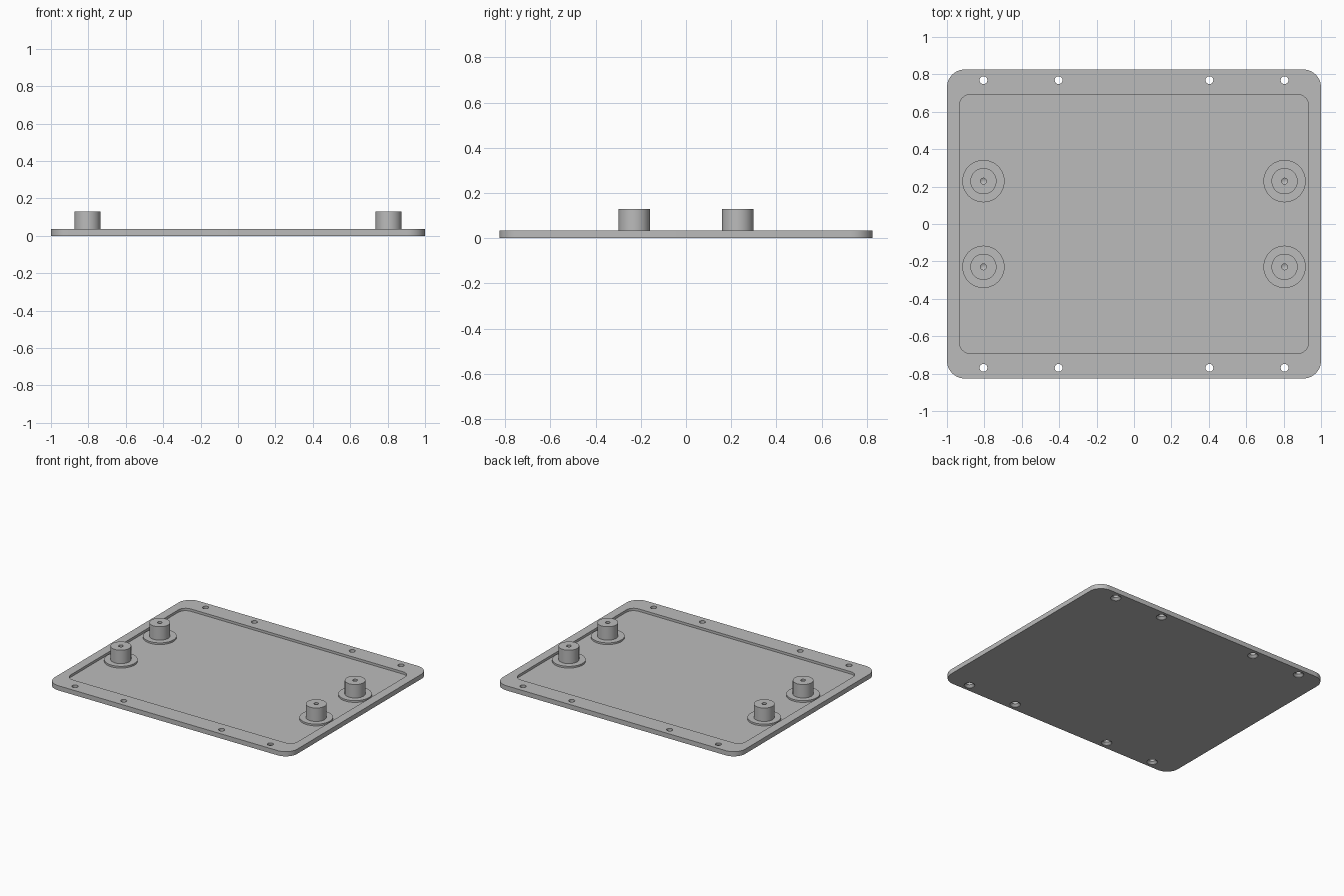
import bpy
import bmesh
from math import cos, sin, pi, radians

old = bpy.data.objects.get("Cube")
if old:
    bpy.data.objects.remove(old, do_unlink=True)

grey = bpy.data.materials.new("plain grey")
grey.use_nodes = True
grey.diffuse_color = (0.5, 0.5, 0.5, 1)
grey.node_tree.nodes["Principled BSDF"].inputs["Base Color"].default_value = (0.5, 0.5, 0.5, 1)


def finish(name, bm):
    bmesh.ops.recalc_face_normals(bm, faces=bm.faces)
    mesh = bpy.data.meshes.new(name)
    bm.to_mesh(mesh)
    bm.free()
    mesh.materials.append(grey)
    ob = bpy.data.objects.new(name, mesh)
    bpy.context.collection.objects.link(ob)
    return ob


def rounded_slab(name, half_x, half_y, radius, z0, z1, steps=12):
    """Rectangle with rounded corners, extruded from z0 to z1."""
    bm = bmesh.new()
    ring = []
    for i, (sx, sy) in enumerate([(1, 1), (-1, 1), (-1, -1), (1, -1)]):
        for k in range(steps + 1):
            a = (i + k / steps) * pi / 2
            ring.append(bm.verts.new((sx * (half_x - radius) + radius * cos(a),
                                      sy * (half_y - radius) + radius * sin(a), z0)))
    base = bm.faces.new(ring)
    top = bmesh.ops.extrude_face_region(bm, geom=[base], use_keep_orig=True)
    bmesh.ops.translate(bm, vec=(0, 0, z1 - z0),
                        verts=[v for v in top["geom"] if isinstance(v, bmesh.types.BMVert)])
    return finish(name, bm)


def lathe(name, profile, centres, sides=48):
    """Turn a closed (radius, z) profile about a vertical axis at each centre."""
    bm = bmesh.new()
    for cx, cy in centres:
        rings = []
        for r, z in profile:
            if r == 0:
                rings.append([bm.verts.new((cx, cy, z))] * sides)
            else:
                rings.append([bm.verts.new((cx + r * cos(2 * pi * k / sides),
                                            cy + r * sin(2 * pi * k / sides), z))
                              for k in range(sides)])
        for lo, hi in zip(rings, rings[1:]):
            for k in range(sides):
                n = (k + 1) % sides
                corners = dict.fromkeys([lo[k], lo[n], hi[n], hi[k]])
                bm.faces.new(list(corners))
    return finish(name, bm)


def select_only(ob):
    bpy.ops.object.select_all(action="DESELECT")
    ob.select_set(True)
    bpy.context.view_layer.objects.active = ob


def cut(target, cutter):
    cutter.hide_render = True
    mod = target.modifiers.new("cut", "BOOLEAN")
    mod.operation = "DIFFERENCE"
    mod.solver = "EXACT"
    mod.object = cutter
    select_only(target)
    bpy.ops.object.modifier_apply(modifier=mod.name)
    bpy.data.objects.remove(cutter, do_unlink=True)


THICK, FLOOR = 0.035, 0.017

# Cover plate with a shallow recessed panel
plate = rounded_slab("cover_plate", 1.0, 0.826, 0.095, 0, THICK)
cut(plate, rounded_slab("recess_cutter", 0.934, 0.692, 0.06, FLOOR, THICK + 0.05))

# Screw holes along the front and back rims, countersunk underneath
screw_spots = [(x, y) for x in (-0.805, -0.403, 0.403, 0.805) for y in (-0.769, 0.769)]
cut(plate, lathe("screw_hole_cutter",
                 [(0, -0.01), (0.036, -0.01), (0.036, 0.002), (0.021, 0.017),
                  (0.021, 0.06), (0, 0.06)], screw_spots, 32))

# Flanged mounting posts with blind pilot holes
post_profile = [(0, 0.01), (0.113, 0.01), (0.113, 0.03), (0.07, 0.03), (0.07, 0.13),
                (0.016, 0.13), (0.016, 0.055), (0, 0.046)]
for side, x in (("right", -0.805), ("left", 0.805)):
    for end, y in (("front", -0.229), ("back", 0.229)):
        post = lathe(f"mounting_post_{end}_{side}", post_profile, [(x, y)])
        select_only(post)
        bpy.ops.object.shade_smooth_by_angle(angle=radians(30))

select_only(plate)
bpy.ops.object.shade_smooth_by_angle(angle=radians(30))
